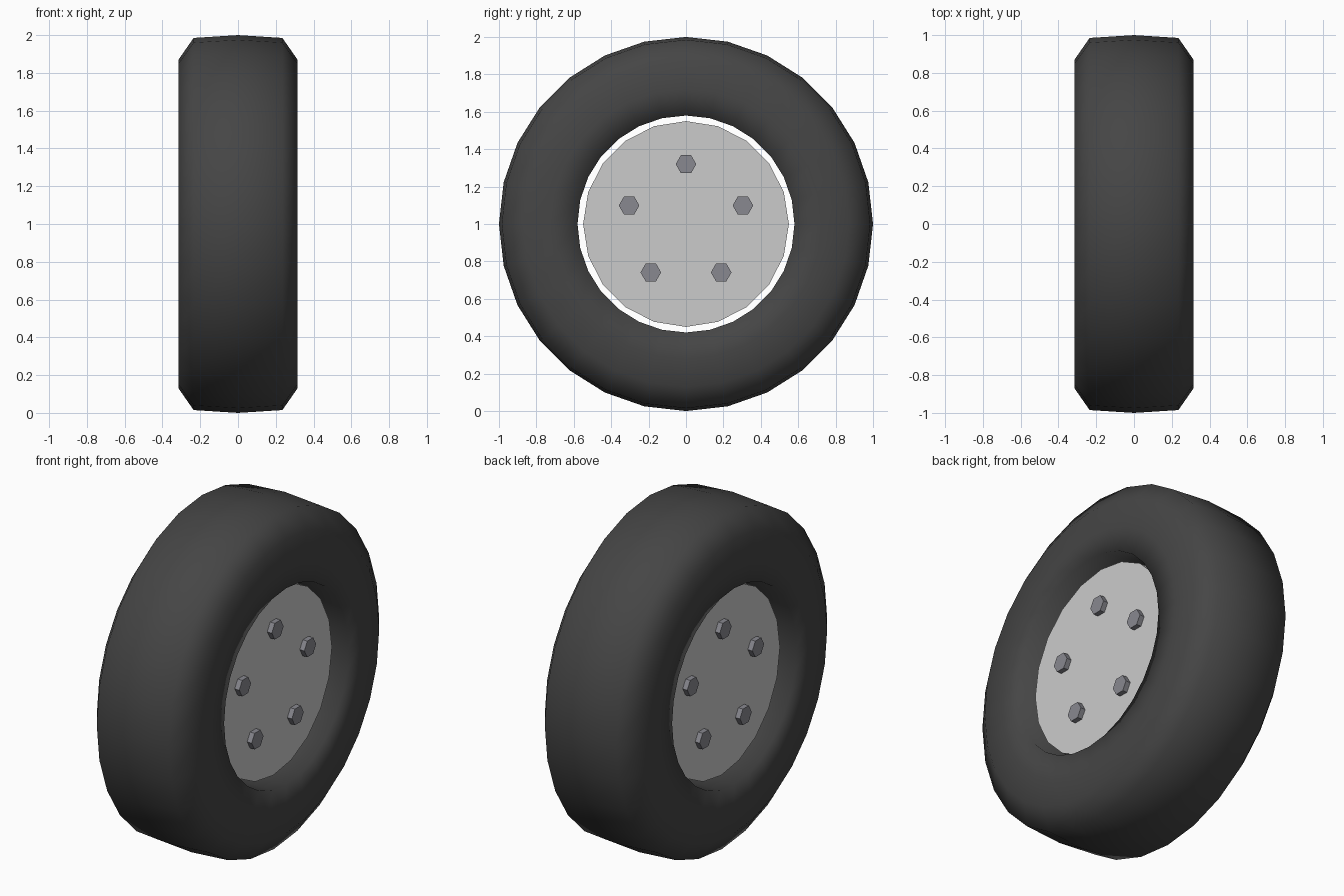
import bpy, bmesh
from math import sin, cos, pi, radians

if "Cube" in bpy.data.objects:
    bpy.data.objects.remove(bpy.data.objects["Cube"])

CZ = 1.0  # axle height


def finish(name, bm, color=None, smooth=False):
    bmesh.ops.recalc_face_normals(bm, faces=bm.faces)
    for f in bm.faces:
        f.smooth = smooth
    me = bpy.data.meshes.new(name)
    bm.to_mesh(me)
    bm.free()
    ob = bpy.data.objects.new(name, me)
    bpy.context.collection.objects.link(ob)
    if color:
        mat = bpy.data.materials.new(name + "_mat")
        mat.diffuse_color = (*color, 1)
        mat.use_nodes = True
        mat.node_tree.nodes["Principled BSDF"].inputs["Base Color"].default_value = mat.diffuse_color
        me.materials.append(mat)
    return ob


def ring(bm, x, r, n, y0=0.0, z0=CZ, a0=0.0):
    return [bm.verts.new((x, y0 + r * sin(a0 + 2 * pi * i / n),
                          z0 + r * cos(a0 + 2 * pi * i / n))) for i in range(n)]


def bridge(bm, a, b):
    n = len(a)
    for i in range(n):
        bm.faces.new((a[i], a[(i + 1) % n], b[(i + 1) % n], b[i]))


def drum(name, x0, x1, r, n, color=None, y0=0.0, z0=CZ, a0=0.0):
    bm = bmesh.new()
    a, b = (ring(bm, x, r, n, y0, z0, a0) for x in (x0, x1))
    bridge(bm, a, b)
    bm.faces.new(a)
    bm.faces.new(b)
    return finish(name, bm, color)


# Tyre: closed cross-section spun about the axle
half = [(0.235, 0.985), (0.315, 0.87), (0.315, 0.72), (0.315, 0.58)]
profile = [(0, 1.0)] + half + [(-x, r) for x, r in reversed(half)]
bm = bmesh.new()
rings = [ring(bm, x, r, 28) for x, r in profile]
for i in range(len(rings)):
    bridge(bm, rings[i], rings[(i + 1) % len(rings)])
finish("tyre", bm, (0.06, 0.06, 0.06), smooth=True)

# Wheel drum filling the hole
drum("wheel_hub", -0.23, 0.23, 0.55, 20)

# Five hexagonal nuts on each face
for side in (-1, 1):
    for i in range(5):
        a = 2 * pi * i / 5
        drum(f"wheel_nut_{'left' if side < 0 else 'right'}_{i + 1}",
             side * 0.22, side * 0.26, 0.055, 6, (0.25, 0.25, 0.28),
             0.32 * sin(a), CZ + 0.32 * cos(a), radians(30))
